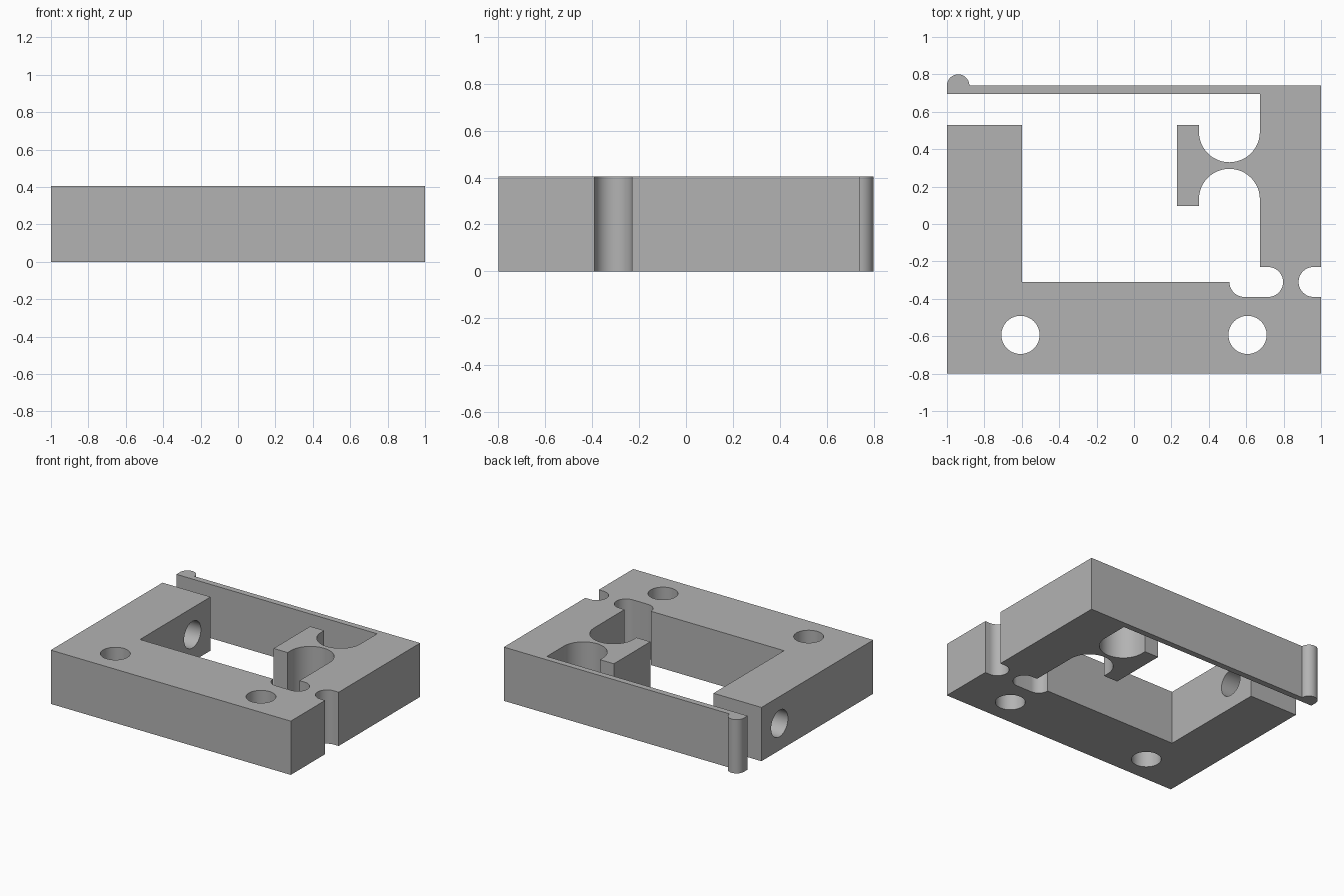
import bpy, bmesh
from math import cos, sin, radians, pi

cube = bpy.data.objects.get("Cube")
if cube:
    bpy.data.objects.remove(cube, do_unlink=True)

HEIGHT = 0.405


def arc(cx, cy, r, start, end, n=24):
    """Points along a circular arc, angles in degrees."""
    steps = [radians(start + (end - start) * i / n) for i in range(n + 1)]
    return [(cx + r * cos(a), cy + r * sin(a)) for a in steps]


def drill(body, name, location, radius, depth, rotation=(0, 0, 0)):
    """Cut a round hole through the body."""
    bpy.ops.mesh.primitive_cylinder_add(vertices=64, radius=radius, depth=depth,
                                        location=location, rotation=rotation)
    cutter = bpy.context.object
    cutter.name = name
    cutter.hide_render = True
    mod = body.modifiers.new(name, 'BOOLEAN')
    mod.operation = 'DIFFERENCE'
    mod.solver = 'EXACT'
    mod.object = cutter
    bpy.context.view_layer.objects.active = body
    bpy.ops.object.modifier_apply(modifier=mod.name)
    bpy.data.objects.remove(cutter, do_unlink=True)


# Outline of the plate, counter-clockwise
outline = [(-1, -0.8), (1, -0.8)]
outline += arc(0.96, -0.31, 0.08, 270, 90)              # outer hinge notch
outline[2:2] = [(1, -0.39)]
outline += [(1, -0.23), (1, 0.74)]
outline += arc(-0.94, 0.74, 0.06, 0, 180)               # rounded lever tip
outline += [(-1, 0.695), (0.673, 0.695)]                # thin lever
outline += arc(0.51, 0.493, 0.163, 0, -180)             # upper neck scoop
outline += [(0.347, 0.53), (0.23, 0.53), (0.23, 0.095), (0.347, 0.095)]
outline += arc(0.51, 0.132, 0.163, 180, 0)              # lower neck scoop
outline += [(0.673, -0.23)]
outline += arc(0.717, -0.31, 0.08, 90, -90)             # inner hinge notch
outline += arc(0.59, -0.31, 0.08, 270, 180, 12)
outline += [(-0.6, -0.31), (-0.6, 0.53), (-1, 0.53)]    # left arm

# Extrude the outline
bm = bmesh.new()
base = bm.faces.new([bm.verts.new((x, y, 0)) for x, y in outline])
top = bmesh.ops.extrude_face_region(bm, geom=[base])
verts = [g for g in top["geom"] if isinstance(g, bmesh.types.BMVert)]
bmesh.ops.translate(bm, verts=verts, vec=(0, 0, HEIGHT))
bmesh.ops.recalc_face_normals(bm, faces=bm.faces)
mesh = bpy.data.meshes.new("flexure_plate")
bm.to_mesh(mesh)
bm.free()
plate = bpy.data.objects.new("flexure_plate", mesh)
bpy.context.collection.objects.link(plate)

# Mounting holes and the cross hole in the left arm
for side in (-1, 1):
    drill(plate, "mounting_hole", (side * 0.607, -0.593, HEIGHT / 2), 0.102, 1)
drill(plate, "cross_hole", (-0.8, 0.315, HEIGHT / 2), 0.1, 0.6, (0, pi / 2, 0))

# Material
grey = bpy.data.materials.new("plain_grey")
grey.use_nodes = True
colour = (0.45, 0.45, 0.45, 1)
grey.diffuse_color = colour
grey.node_tree.nodes["Principled BSDF"].inputs["Base Color"].default_value = colour
plate.data.materials.clear()
plate.data.materials.append(grey)

# Smooth curved walls, sharp edges kept
bpy.ops.object.select_all(action='DESELECT')
plate.select_set(True)
bpy.context.view_layer.objects.active = plate
bpy.ops.object.shade_smooth_by_angle(angle=radians(30))
